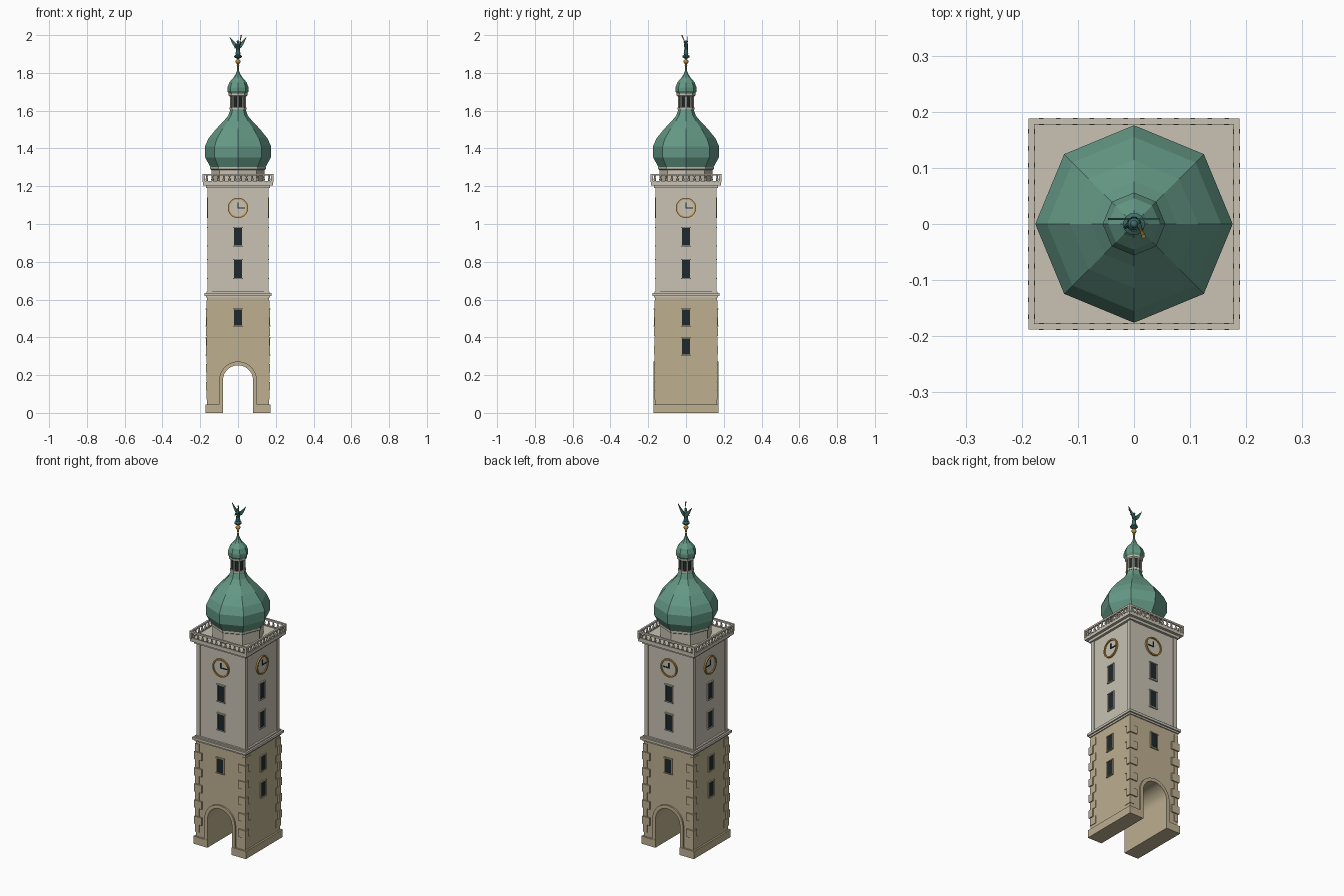
import bpy, bmesh
from math import pi, sin, cos
from mathutils import Vector, Matrix

if "Cube" in bpy.data.objects:
    bpy.data.objects.remove(bpy.data.objects["Cube"])


def material(name, rgb):
    m = bpy.data.materials.new(name)
    m.use_nodes = True
    m.diffuse_color = (*rgb, 1)
    m.node_tree.nodes["Principled BSDF"].inputs["Base Color"].default_value = (*rgb, 1)
    return m


PLASTER = material("pale plaster", (0.58, 0.54, 0.45))
SAND = material("sandstone", (0.51, 0.43, 0.28))
COPPER = material("green copper", (0.13, 0.32, 0.24))
PATINA = material("dark patina", (0.05, 0.16, 0.14))
GLASS = material("dark glass", (0.013, 0.022, 0.026))
GOLD = material("gold", (0.48, 0.27, 0.05))


def finish(name, bm, mat, smooth=False):
    bmesh.ops.recalc_face_normals(bm, faces=bm.faces)
    me = bpy.data.meshes.new(name)
    bm.to_mesh(me)
    bm.free()
    me.materials.append(mat)
    ob = bpy.data.objects.new(name, me)
    bpy.context.collection.objects.link(ob)
    if smooth:
        bpy.ops.object.select_all(action='DESELECT')
        ob.select_set(True)
        bpy.context.view_layer.objects.active = ob
        bpy.ops.object.shade_smooth_by_angle(angle=0.6)
    return ob


def mirror(ob, x=False, y=False):
    mod = ob.modifiers.new("Mirror", 'MIRROR')
    mod.use_axis = (x, y, False)
    mod.use_mirror_merge = False
    return ob


def four_sides(ob):
    """Repeat a part made on the front onto all four walls."""
    mirror(ob, y=True)
    side = ob.copy()
    side.name = ob.name + "_sides"
    side.rotation_euler.z = pi / 2
    bpy.context.collection.objects.link(side)


def box(bm, x0, x1, y0, y1, z0, z1):
    centre = Matrix.Translation(((x0 + x1) / 2, (y0 + y1) / 2, (z0 + z1) / 2))
    bmesh.ops.create_cube(bm, size=1, matrix=centre @ Matrix.Diagonal((x1 - x0, y1 - y0, z1 - z0, 1)))


def slab(bm, half, z0, z1):
    box(bm, -half, half, -half, half, z0, z1)


def prism(bm, outline, y0, y1):
    """Extrude an x-z outline along y."""
    face = bm.faces.new([bm.verts.new((x, y0, z)) for x, z in outline])
    new = bmesh.ops.extrude_face_region(bm, geom=[face])["geom"]
    bmesh.ops.translate(bm, vec=(0, y1 - y0, 0), verts=[v for v in new if isinstance(v, bmesh.types.BMVert)])


def lathe(bm, profile, sides, x=0, y=0):
    """Turn a radius-height profile about a vertical axis."""
    rings = [[bm.verts.new((x + r * cos(2 * pi * k / sides), y + r * sin(2 * pi * k / sides), z))
              for k in range(sides)] for r, z in profile]
    for a, b in zip(rings, rings[1:]):
        for k in range(sides):
            j = (k + 1) % sides
            bm.faces.new((a[k], a[j], b[j], b[k]))
    bm.faces.new(rings[0])
    bm.faces.new(rings[-1])


def rod(bm, a, b, r0, r1, sides=8):
    a, b = Vector(a), Vector(b)
    turn = (b - a).to_track_quat('Z', 'Y').to_matrix().to_4x4()
    bmesh.ops.create_cone(bm, cap_ends=True, segments=sides, radius1=r0, radius2=r1,
                          depth=(b - a).length, matrix=Matrix.Translation((a + b) / 2) @ turn)


def ball(bm, r, z, squash=1):
    bmesh.ops.create_uvsphere(bm, u_segments=12, v_segments=8, radius=r,
                              matrix=Matrix.Translation((0, 0, z)) @ Matrix.Diagonal((1, 1, squash, 1)))


def arch(r, spring=0.172, steps=20):
    """Arch outline from the left foot over to the right foot."""
    curve = [(-r * cos(pi * i / steps), spring + r * sin(pi * i / steps)) for i in range(steps + 1)]
    return [(-r, 0)] + curve + [(r, 0)]


# Lower tower with the passage, arch surrounds and plinth
W = 0.163
bm = bmesh.new()
prism(bm, [(-W, 0), (-W, 0.62), (W, 0.62), (W, 0)] + arch(0.08)[::-1], -W, W)
finish("lower_tower", bm, SAND, True)
bm = bmesh.new()
prism(bm, arch(0.1) + arch(0.08)[::-1], -0.172, -W + 0.002)
mirror(finish("arch_surround", bm, SAND, True), y=True)
bm = bmesh.new()
box(bm, 0.08, 0.173, -0.173, 0.173, 0, 0.045)
mirror(finish("plinth", bm, SAND), x=True)

# Corner stones, alternately long in x and in y
bm = bmesh.new()
for i in range(11):
    z = 0.07 + i * 0.048
    long_x = i % 2
    step = 0.17 if long_x else 0.166
    box(bm, 0.12 if long_x else 0.14, step, 0.14 if long_x else 0.12, step, z, z + 0.046)
mirror(finish("corner_stones", bm, SAND), x=True, y=True)

# Upper tower, corner strips and cornices
bm = bmesh.new()
slab(bm, 0.156, 0.62, 1.2)
finish("upper_tower", bm, PLASTER)
bm = bmesh.new()
box(bm, 0.138, 0.161, 0.138, 0.161, 0.63, 1.2)
mirror(finish("corner_strip", bm, PLASTER), x=True, y=True)
bm = bmesh.new()
slab(bm, 0.169, 0.61, 0.62)
slab(bm, 0.177, 0.62, 0.634)
slab(bm, 0.167, 0.634, 0.642)
finish("middle_cornice", bm, PLASTER)
bm = bmesh.new()
slab(bm, 0.17, 1.19, 1.205)
slab(bm, 0.186, 1.205, 1.222)
finish("balcony_floor", bm, PLASTER)


# Windows: pane, surround, sill and lintel
def window(name, wall, z0, z1, mat, everywhere):
    pane, frame = bmesh.new(), bmesh.new()
    box(pane, -0.021, 0.021, -wall - 0.003, -wall + 0.002, z0, z1)
    for s in (-1, 1):
        box(frame, s * 0.021, s * 0.025, -wall - 0.006, -wall + 0.002, z0, z1)
    box(frame, -0.027, 0.027, -wall - 0.008, -wall + 0.002, z0 - 0.005, z0)
    box(frame, -0.027, 0.027, -wall - 0.008, -wall + 0.002, z1, z1 + 0.005)
    for part, bm, m in (("pane", pane, GLASS), ("frame", frame, mat)):
        ob = finish(name + "_" + part, bm, m)
        if everywhere:
            four_sides(ob)
        else:
            ob.rotation_euler.z = pi / 2
            mirror(ob, y=True)


window("top_window", 0.156, 0.885, 0.98, PLASTER, True)
window("middle_window", 0.156, 0.715, 0.81, PLASTER, True)
window("lower_window", W, 0.463, 0.548, SAND, True)
window("side_window", W, 0.308, 0.393, SAND, False)

# Clocks
CZ = 1.085
bm = bmesh.new()
rod(bm, (0, -0.15, CZ), (0, -0.159, CZ), 0.05, 0.05, 32)
four_sides(finish("clock_face", bm, PLASTER))
bm = bmesh.new()
circle = [(cos(2 * pi * i / 32), sin(2 * pi * i / 32)) for i in range(32)]
inner, outer, back = [[bm.verts.new((r * c, y, CZ + r * s)) for c, s in circle]
                      for r, y in ((0.046, -0.165), (0.054, -0.165), (0.054, -0.155))]
floor = [bm.verts.new((v.co.x, -0.155, v.co.z)) for v in inner]
loops = [floor, inner, outer, back]
for a, b in zip(loops, loops[1:] + loops[:1]):
    for k in range(32):
        j = (k + 1) % 32
        bm.faces.new((a[k], a[j], b[j], b[k]))
four_sides(finish("clock_ring", bm, GOLD))
bm = bmesh.new()
box(bm, -0.003, 0.003, -0.163, -0.158, CZ - 0.003, CZ + 0.03)
box(bm, -0.003, 0.038, -0.162, -0.158, CZ - 0.003, CZ + 0.003)
four_sides(finish("clock_hands", bm, GLASS))

# Balustrade
bm = bmesh.new()
box(bm, -0.188, 0.188, -0.188, -0.177, 1.256, 1.266)
box(bm, -0.186, 0.186, -0.187, -0.178, 1.222, 1.227)
four_sides(finish("rail", bm, PLASTER))
bm = bmesh.new()
for i in range(12):
    lathe(bm, [(0.004, 1.224), (0.0075, 1.236), (0.0035, 1.246), (0.006, 1.258)], 6, -0.165 + i * 0.03, -0.1825)
four_sides(finish("balusters", bm, PLASTER))
bm = bmesh.new()
box(bm, 0.176, 0.188, 0.176, 0.188, 1.222, 1.262)
mirror(finish("corner_post", bm, PLASTER), x=True, y=True)

# Drum and large onion dome
bm = bmesh.new()
lathe(bm, [(0.14, 1.22), (0.14, 1.285), (0.147, 1.29), (0.147, 1.302)], 8)
finish("drum", bm, PLASTER)
bm = bmesh.new()
lathe(bm, [(0.145, 1.3), (0.174, 1.352), (0.176, 1.41), (0.155, 1.455), (0.114, 1.505),
           (0.076, 1.545), (0.053, 1.572), (0.042, 1.6), (0.041, 1.612)], 8)
finish("onion_dome", bm, COPPER)

# Lantern
bm = bmesh.new()
lathe(bm, [(0.037, 1.61), (0.037, 1.68)], 8)
finish("lantern_openings", bm, GLASS)
bm = bmesh.new()
for k in range(8):
    a = k * pi / 4
    lathe(bm, [(0.0055, 1.61), (0.0055, 1.68)], 6, 0.037 * cos(a), 0.037 * sin(a))
lathe(bm, [(0.044, 1.606), (0.044, 1.617)], 8)
lathe(bm, [(0.044, 1.674), (0.049, 1.68), (0.049, 1.69)], 8)
finish("lantern_frame", bm, PLASTER)

# Small onion cap
bm = bmesh.new()
lathe(bm, [(0.047, 1.688), (0.056, 1.703), (0.056, 1.722), (0.046, 1.75), (0.025, 1.774),
           (0.014, 1.79), (0.006, 1.81), (0.003, 1.835)], 8)
finish("small_onion_cap", bm, COPPER)

# Finial
bm = bmesh.new()
rod(bm, (0, 0, 1.82), (0, 0, 1.89), 0.004, 0.004)
ball(bm, 0.013, 1.86)
ball(bm, 0.007, 1.838, 0.7)
finish("finial", bm, GOLD, True)

# Winged figure with horn
bm = bmesh.new()
lathe(bm, [(0.006, 1.875), (0.02, 1.883), (0.02, 1.89), (0.011, 1.896), (0.013, 1.9),
           (0.009, 1.93), (0.011, 1.95), (0.004, 1.96)], 10)
ball(bm, 0.007, 1.966)
rod(bm, (0.009, -0.002, 1.95), (0.013, -0.012, 1.966), 0.004, 0.003)
rod(bm, (-0.009, 0, 1.95), (-0.016, -0.006, 1.93), 0.004, 0.003)
finish("figure", bm, PATINA, True)
bm = bmesh.new()
prism(bm, [(0.004, 1.925), (0.018, 1.935), (0.032, 1.958), (0.046, 1.992), (0.025, 1.97), (0.006, 1.952)],
      0.007, 0.011)
mirror(finish("wing", bm, PATINA), x=True)
bm = bmesh.new()
rod(bm, (0.011, -0.007, 1.965), (0.017, -0.022, 2.0), 0.0015, 0.004)
finish("horn", bm, GOLD)
